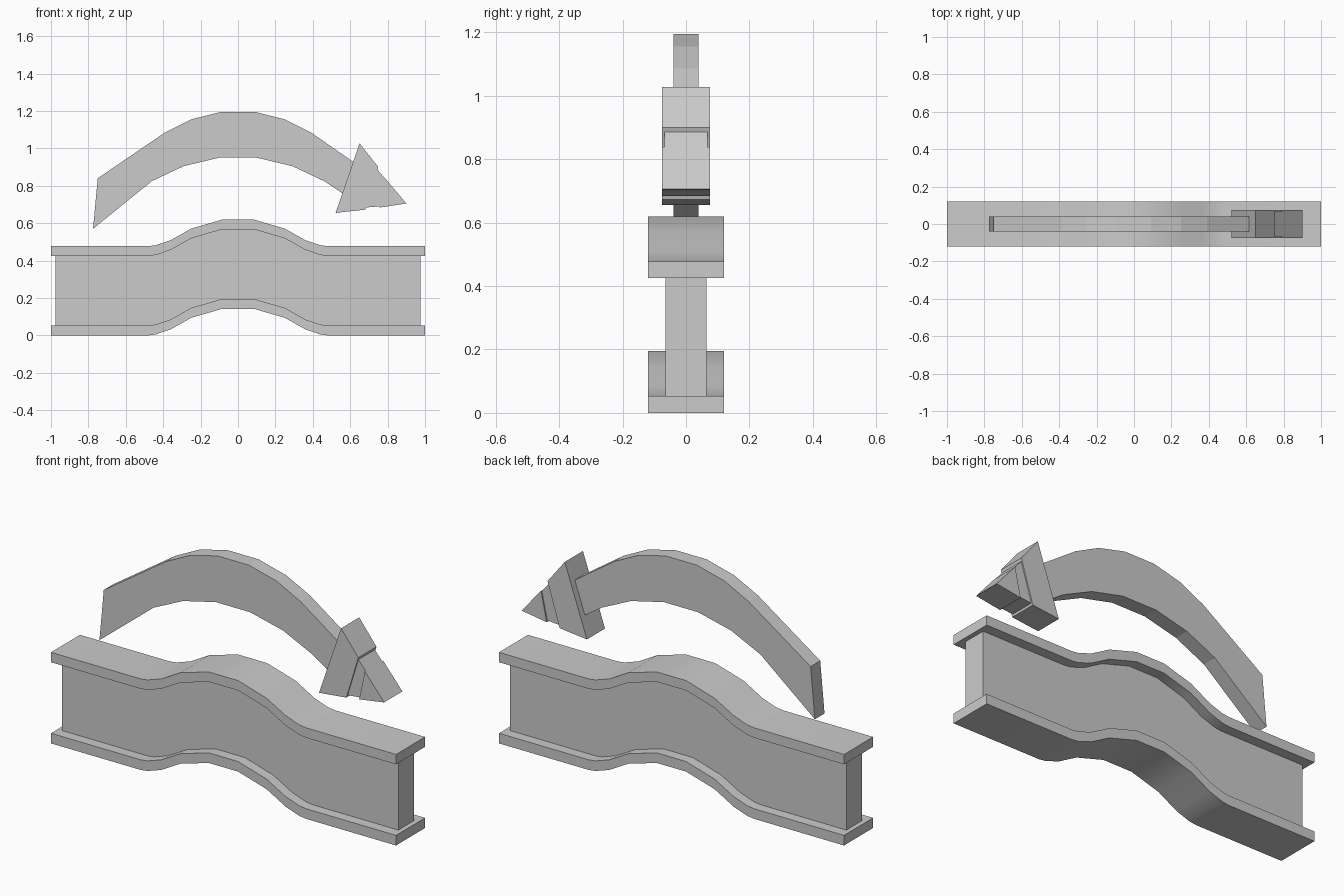
import bpy
import math

cube = bpy.data.objects.get("Cube")
if cube:
    bpy.data.objects.remove(cube, do_unlink=True)

GREY = (0.6, 0.6, 0.6, 1)
grey = bpy.data.materials.new("plain_grey")
grey.use_nodes = True
grey.diffuse_color = GREY
grey.node_tree.nodes["Principled BSDF"].inputs["Base Color"].default_value = GREY


def strip(name, upper, lower, half, smooth=False):
    """Solid slab between two matching x-z lines, with depth of half each way in y."""
    n = len(upper)
    rows = [(upper, -half), (lower, -half), (lower, half), (upper, half)]
    verts = [(x, y, z) for line, y in rows for x, z in line]
    faces = [(0, n, 2 * n, 3 * n), (n - 1, 4 * n - 1, 3 * n - 1, 2 * n - 1)]
    for r in range(4):
        a, b = r * n, (r + 1) % 4 * n
        faces += [(a + i, a + i + 1, b + i + 1, b + i) for i in range(n - 1)]
    mesh = bpy.data.meshes.new(name)
    mesh.from_pydata(verts, [], [f[::-1] for f in faces])
    mesh.validate()
    mesh.materials.append(grey)
    obj = bpy.data.objects.new(name, mesh)
    bpy.context.collection.objects.link(obj)
    if smooth:
        bpy.ops.object.select_all(action='DESELECT')
        obj.select_set(True)
        bpy.context.view_layer.objects.active = obj
        bpy.ops.object.shade_smooth_by_angle(angle=math.radians(30))
    return obj


# Raised hump shared by the beam's flanges and web: distance from middle, rise
HUMP = [(0.48, 0), (0.44, 0.005), (0.36, 0.032), (0.25, 0.094), (0.085, 0.142)]


def beam_line(end, z):
    left = [(-end, z)] + [(-x, z + rise) for x, rise in HUMP]
    return left + [(-x, h) for x, h in reversed(left)]


# I-beam
strip("bottom_flange", beam_line(1, 0.053), beam_line(1, 0), 0.12, True)
strip("top_flange", beam_line(1, 0.477), beam_line(1, 0.425), 0.12, True)
strip("web", beam_line(0.975, 0.427), beam_line(0.975, 0.051), 0.065, True)

# Curved arrow shaft
outer = [(-0.75, 0.84), (-0.39, 1.085), (-0.25, 1.155), (-0.09, 1.195),
         (0.09, 1.195), (0.25, 1.155), (0.39, 1.085), (0.62, 0.925)]
inner = [(-0.775, 0.57), (-0.46, 0.825), (-0.29, 0.905), (-0.1, 0.95),
         (0.1, 0.95), (0.29, 0.905), (0.46, 0.825), (0.58, 0.745)]
strip("arrow_shaft", outer, inner, 0.04)

# Arrow head in three stepped pieces
strip("arrow_head_base", [(0.65, 1.027), (0.75, 0.9)], [(0.522, 0.655), (0.68, 0.672)], 0.075)
strip("arrow_head_neck", [(0.742, 0.89), (0.792, 0.832)], [(0.678, 0.683), (0.757, 0.69)], 0.068)
strip("arrow_head_tip", [(0.788, 0.838), (0.9, 0.706)], [(0.755, 0.683), (0.899, 0.705)], 0.075)
